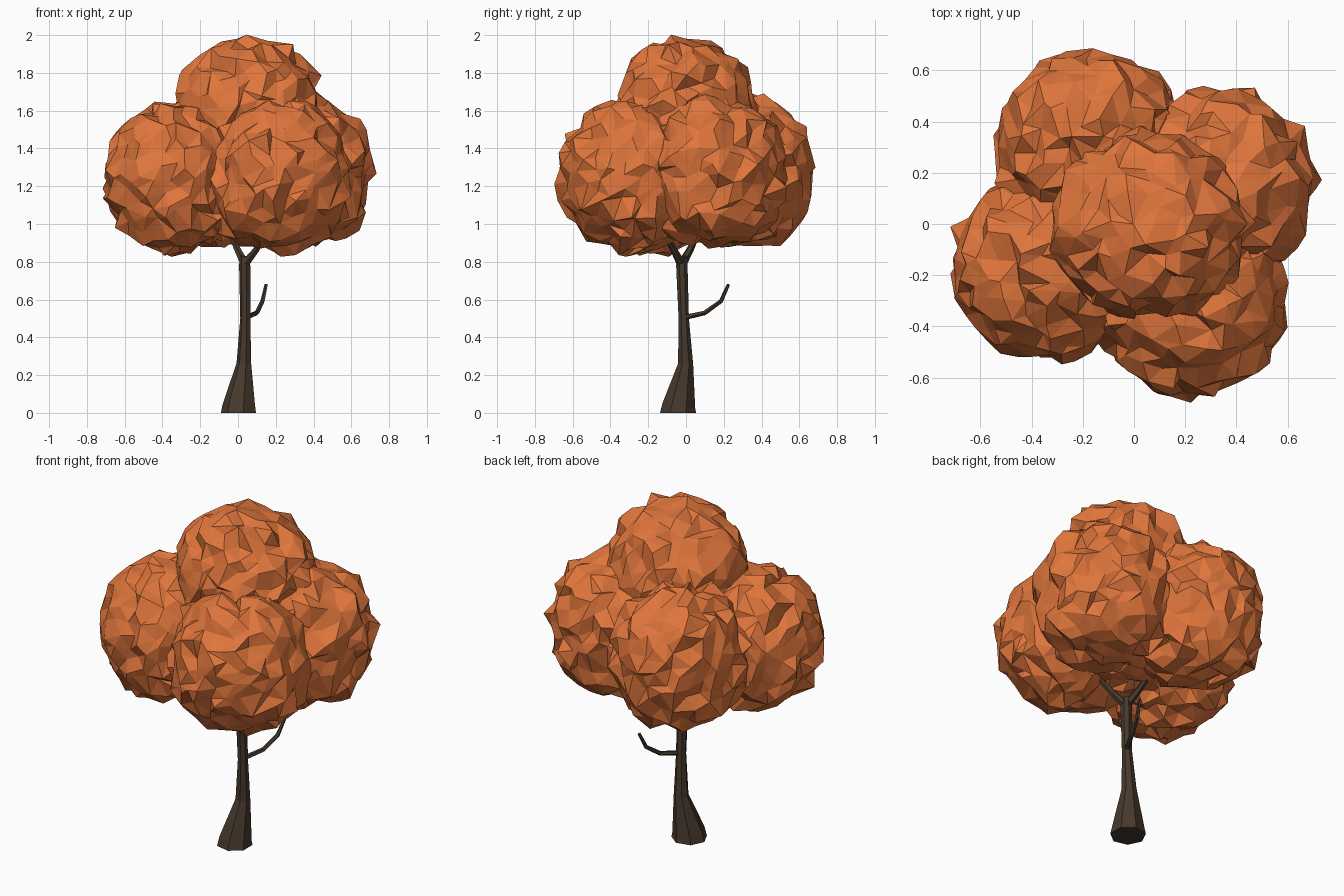
import bpy, bmesh, math, random
from mathutils import Vector

if "Cube" in bpy.data.objects:
    bpy.data.objects.remove(bpy.data.objects["Cube"])

random.seed(7)


def material(name, color):
    m = bpy.data.materials.new(name)
    m.diffuse_color = (*color, 1)
    m.use_nodes = True
    m.node_tree.nodes["Principled BSDF"].inputs["Base Color"].default_value = m.diffuse_color
    return m


LEAF = material("autumn_leaf", (0.74, 0.18, 0.045))
BARK = material("bark", (0.062, 0.04, 0.026))


def finish(bm, name, mat):
    bmesh.ops.recalc_face_normals(bm, faces=bm.faces)
    me = bpy.data.meshes.new(name)
    bm.to_mesh(me)
    bm.free()
    me.materials.append(mat)
    ob = bpy.data.objects.new(name, me)
    bpy.context.collection.objects.link(ob)


def limb(name, path, sides):
    """Faceted tapering tube through (x, y, z, radius) points."""
    bm = bmesh.new()
    pts = [Vector(p[:3]) for p in path]
    rings = []
    for i, p in enumerate(pts):
        d = (pts[min(i + 1, len(pts) - 1)] - pts[max(i - 1, 0)]).normalized()
        if p.z == 0:
            d = Vector((0, 0, 1))
        u = Vector((0, 1, 0.01)).cross(d).normalized()
        v = d.cross(u)
        ring = []
        for k in range(sides):
            a = math.tau * (k + 0.5) / sides
            ring.append(bm.verts.new(p + path[i][3] * (u * math.cos(a) + v * math.sin(a))))
        rings.append(ring)
    for a, b in zip(rings, rings[1:]):
        for k in range(sides):
            n = (k + 1) % sides
            bm.faces.new((a[k], a[n], b[n], b[k]))
    bm.faces.new(rings[0][::-1])
    bm.faces.new(rings[-1])
    finish(bm, name, BARK)


def leaf_clump(name, centre, size, count=320, rough=0.07, slide=0.06):
    """Rugged ball, fuller below: hull over scattered points, then jittered."""
    bm = bmesh.new()
    for i in range(count):
        z = 1 - (2 * i + 1) / count
        r, a = math.sqrt(1 - z * z), i * 2.39996
        j = [random.uniform(-0.06, 0.06) for _ in range(3)]
        p = Vector((r * math.cos(a) + j[0], r * math.sin(a) + j[1], z + j[2]))
        bm.verts.new(p.normalized())
    bmesh.ops.convex_hull(bm, input=bm.verts)
    for v in bm.verts:
        e = 2.5 if v.co.z < 0 else 2.1
        p = v.co / (v.co.xy.length ** e + abs(v.co.z) ** e) ** (1 / e)
        p *= 0.985 + random.uniform(-rough, rough)
        p += Vector([random.uniform(-slide, slide) for _ in range(3)]) * 0.8
        v.co = Vector(c + s * q for c, s, q in zip(centre, size, p))
    finish(bm, name, LEAF)


# Trunk with flared foot
limb("trunk", [(0.007, -0.042, 0, 0.098), (0.009, -0.038, 0.04, 0.09),
               (0.033, -0.002, 0.26, 0.041), (0.04, -0.012, 0.5, 0.028),
               (0.037, -0.022, 0.78, 0.031), (0.035, -0.022, 0.83, 0.026)], 7)

# Forked boughs reaching into the crown
limb("left_bough", [(0.035, -0.02, 0.79, 0.025), (-0.005, 0.025, 0.87, 0.019),
                    (-0.04, 0.06, 0.95, 0.015), (-0.1, 0.15, 1.1, 0.01)], 6)
limb("right_bough", [(0.038, -0.025, 0.79, 0.025), (0.09, -0.06, 0.855, 0.019),
                     (0.14, -0.1, 0.93, 0.015), (0.18, -0.18, 1.1, 0.01)], 6)

# Bare side twig
limb("side_twig", [(0.045, -0.01, 0.505, 0.014), (0.1, 0.1, 0.53, 0.013),
                   (0.13, 0.185, 0.59, 0.012), (0.15, 0.225, 0.68, 0.009)], 5)

# Crown clumps
for name, centre, size in [
    ("back_left_leaves", (-0.17, 0.30, 1.285), (0.375, 0.375, 0.40)),
    ("right_leaves", (0.33, 0.15, 1.28), (0.375, 0.375, 0.40)),
    ("front_left_leaves", (-0.335, -0.165, 1.25), (0.375, 0.365, 0.39)),
    ("front_right_leaves", (0.22, -0.30, 1.255), (0.375, 0.375, 0.395)),
    ("top_leaves", (0.06, 0.0, 1.60), (0.385, 0.365, 0.385)),
    ("inner_leaves", (0.03, -0.02, 1.2), (0.34, 0.32, 0.28)),
]:
    leaf_clump(name, centre, size)
